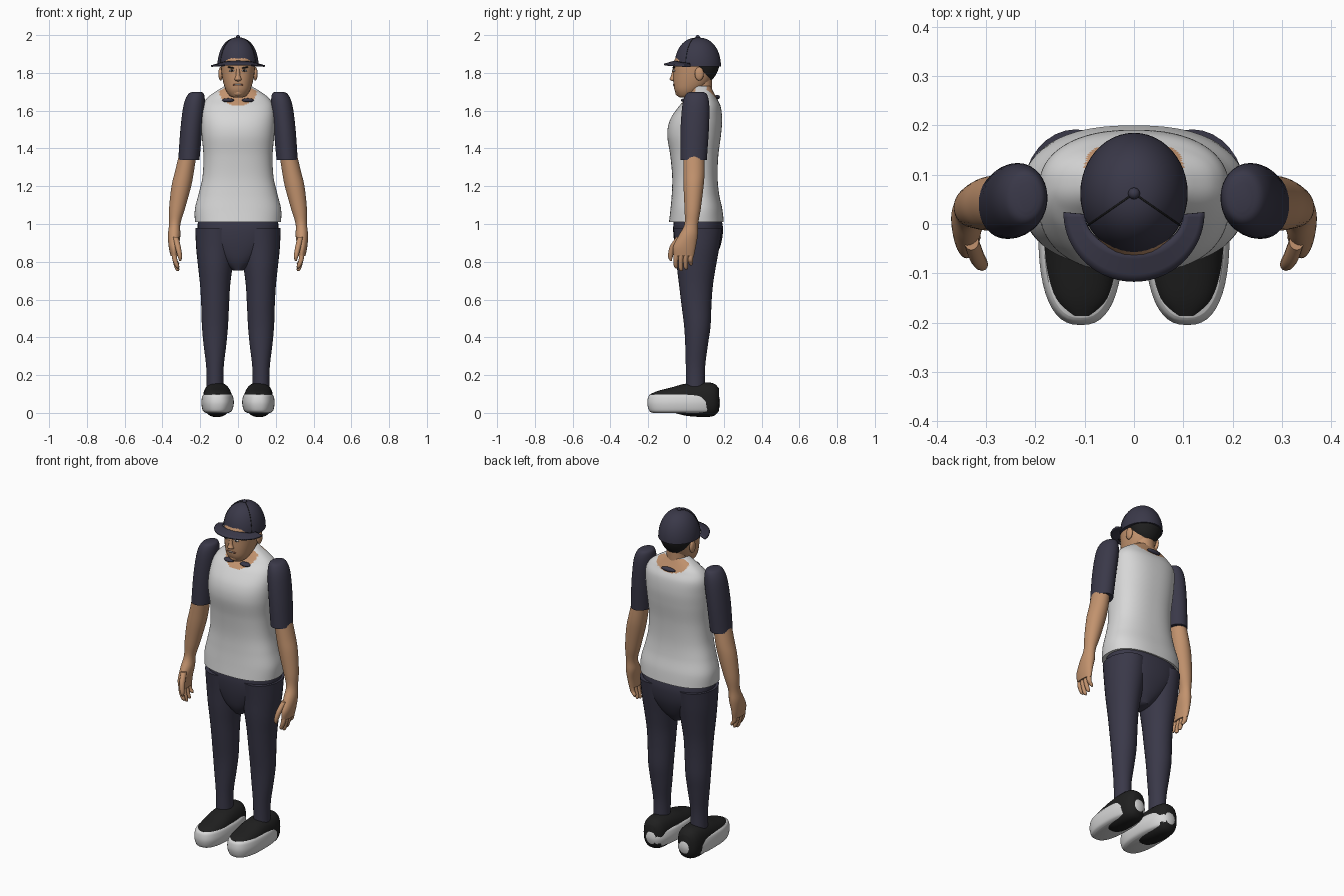
import bpy, bmesh, math
from mathutils import Vector

if "Cube" in bpy.data.objects:
    bpy.data.objects.remove(bpy.data.objects["Cube"])


def material(name, color):
    m = bpy.data.materials.new(name)
    m.use_nodes = True
    m.diffuse_color = (*color, 1)
    m.node_tree.nodes["Principled BSDF"].inputs["Base Color"].default_value = (*color, 1)
    return m


NAVY = material("navy cloth", (0.042, 0.04, 0.066))
WHITE = material("white cloth", (0.68, 0.68, 0.68))
SKIN = material("skin", (0.54, 0.29, 0.155))
BLACK = material("black canvas", (0.014, 0.014, 0.014))
LIP = material("lip brown", (0.28, 0.1, 0.06))


def finish(name, bm, *mats, rule=None, angle=50):
    """Turn a bmesh into a smooth-shaded object with its materials."""
    bmesh.ops.recalc_face_normals(bm, faces=bm.faces)
    if rule:
        for f in bm.faces:
            f.material_index = rule(f.calc_center_median())
    me = bpy.data.meshes.new(name)
    bm.to_mesh(me)
    bm.free()
    for m in mats:
        me.materials.append(m)
    ob = bpy.data.objects.new(name, me)
    bpy.context.collection.objects.link(ob)
    bpy.ops.object.select_all(action='DESELECT')
    ob.select_set(True)
    bpy.context.view_layer.objects.active = ob
    bpy.ops.object.shade_smooth_by_angle(angle=math.radians(angle))
    return ob


def smooth_rings(rings, steps):
    """Interpolate the sections with a Catmull-Rom spline."""
    pts = [rings[0]] + list(rings) + [rings[-1]]
    out = []
    for a, b, c, d in zip(pts, pts[1:], pts[2:], pts[3:]):
        for i in range(steps):
            t = i / steps
            out.append([q + t / 2 * (r - p + t * (2 * p - 5 * q + 4 * r - s + t * (3 * (q - r) + s - p)))
                        for p, q, r, s in zip(a, b, c, d)])
    return out + [rings[-1]]


def loft(name, rings, *mats, side=1, power=2, n=32, steps=5, along_y=False, rule=None):
    """Skin superelliptic sections given as x, y, z, half width, half depth."""
    bm = bmesh.new()
    loops = []
    for x, y, z, ra, rb in smooth_rings(rings, steps):
        loop = []
        for k in range(n):
            a = math.tau * k / n
            c, s = math.cos(a), math.sin(a)
            u = ra * math.copysign(abs(c) ** (2 / power), c)
            v = rb * math.copysign(abs(s) ** (2 / power), s)
            p = (x + u, y, z + v) if along_y else (x + u, y + v, z)
            loop.append(bm.verts.new((side * p[0], p[1], p[2])))
        loops.append(loop)
    for lo, hi in zip(loops, loops[1:]):
        for k in range(n):
            bm.faces.new((lo[k - 1], lo[k], hi[k], hi[k - 1]))
    bm.faces.new(loops[0])
    bm.faces.new(loops[-1])
    return finish(name, bm, *mats, rule=rule)


def ball(name, loc, size, mat, turn=0):
    bm = bmesh.new()
    bmesh.ops.create_uvsphere(bm, u_segments=16, v_segments=10, radius=1)
    bmesh.ops.scale(bm, vec=size, verts=bm.verts)
    ob = finish(name, bm, mat)
    ob.location = loc
    ob.rotation_euler.y = turn
    return ob


# Shirt body with a scooped neckline
def neckline(p):
    drop = 0.08 if p.y < 0.08 else 0.05
    scoop = (p.x / 0.1) ** 2 + ((p.z - 1.705) / drop) ** 2 < 1
    return int(scoop and abs(p.y - 0.08) > 0.03)


loft("shirt", [
    (0, .055, 1.01, .228, .145), (0, .055, 1.08, .228, .137), (0, .05, 1.16, .208, .125),
    (0, .047, 1.25, .188, .12), (0, .044, 1.36, .183, .127), (0, .043, 1.47, .192, .142),
    (0, .053, 1.55, .195, .138), (0, .072, 1.62, .19, .112), (0, .083, 1.665, .165, .08),
    (0, .085, 1.7, .12, .06), (0, .085, 1.73, .07, .045)],
    WHITE, SKIN, power=2.4, n=96, steps=8, rule=neckline)
loft("neck", [(0, .085, 1.6, .07, .055), (0, .083, 1.7, .058, .055), (0, .075, 1.82, .06, .065)], SKIN)

# Head and face
loft("head", [
    (0, -.012, 1.67, .025, .022), (0, .0, 1.68, .045, .045), (0, .014, 1.71, .065, .075),
    (0, .03, 1.75, .078, .097), (0, .04, 1.8, .087, .108), (0, .042, 1.85, .09, .11),
    (0, .05, 1.89, .085, .1)], SKIN, power=2.2)
loft("nose", [
    (0, -.06, 1.755, .01, .006), (0, -.068, 1.765, .019, .019), (0, -.066, 1.785, .012, .013),
    (0, -.062, 1.825, .009, .008)], SKIN, n=16)
ball("mouth", (0, -.06, 1.737), (.03, .009, .006), LIP)
ball("teeth", (0, -.065, 1.738), (.02, .005, .003), WHITE)
ball("chin", (0, -.035, 1.695), (.028, .022, .02), SKIN)
loft("hair", [
    (0, .105, 1.765, .045, .035), (0, .1, 1.79, .07, .058), (0, .09, 1.83, .09, .085),
    (0, .08, 1.86, .095, .095)], BLACK)
for s, tag in ((1, "left"), (-1, "right")):
    ball(tag + "_eye", (s * .034, -.063, 1.812), (.015, .006, .006), WHITE)
    ball(tag + "_pupil", (s * .033, -.067, 1.812), (.006, .004, .006), BLACK)
    ball(tag + "_brow", (s * .037, -.064, 1.828), (.02, .007, .004), BLACK, s * -.15)
    ball(tag + "_ear", (s * .092, .07, 1.795), (.012, .024, .036), SKIN)
    ball(tag + "_front_collar_mark", (s * .052, -.006, 1.655), (.032, .02, .011), NAVY)
ball("back_collar_mark", (0, .165, 1.672), (.045, .014, .012), NAVY)

# Cap crown, button, seams and brim
CY, RX, RY, BASE, RISE = .062, .109, .123, 1.835, .152


def crown(t, a, grow=1.0):
    """Point on the crown: t climbs from rim to top, a turns about it."""
    c = math.cos(t) ** .85 * grow
    return Vector((RX * c * math.cos(a), CY + RY * c * math.sin(a), BASE + RISE * math.sin(t) * grow))


loft("cap_crown", [
    (0, CY, BASE + RISE * math.sin(t), RX * math.cos(t) ** .85, RY * math.cos(t) ** .85)
    for t in [i * math.pi / 24 for i in range(12)] + [1.55]], NAVY, n=48, steps=2)
ball("cap_button", (0, CY, 1.988), (.012, .012, .012), NAVY)
for tag, a in (("left", -.55), ("right", math.pi + .55)):
    cu = bpy.data.curves.new(tag + "_cap_seam", 'CURVE')
    cu.dimensions = '3D'
    cu.bevel_depth = .0018
    sp = cu.splines.new('POLY')
    sp.points.add(16)
    for i, p in enumerate(sp.points):
        p.co = (*crown(i / 16 * 1.5, a), 1)
    cu.materials.append(BLACK)
    bpy.context.collection.objects.link(bpy.data.objects.new(tag + "_cap_seam", cu))

bm = bmesh.new()
rows = []
for i in range(41):
    a = math.pi * (1 + i / 40)
    fwd = math.sin(a) ** 2
    inner = Vector((.1 * math.cos(a), .02 + .075 * math.sin(a), 1.848 + .014 * fwd))
    outer = Vector((.142 * math.cos(a), .024 + .14 * math.sin(a), 1.836 + .008 * fwd))
    rows.append([bm.verts.new(inner.lerp(outer, j / 4)) for j in range(5)])
for p, q in zip(rows, rows[1:]):
    for j in range(4):
        bm.faces.new((p[j], p[j + 1], q[j + 1], q[j]))
brim = finish("cap_brim", bm, NAVY)
thick = brim.modifiers.new("thickness", 'SOLIDIFY')
thick.thickness = .009
thick.offset = 0

# Trouser seat
loft("trouser_seat", [
    (0, .062, 1.03, .21, .125), (0, .064, .97, .212, .132), (0, .062, .89, .18, .122),
    (0, .055, .81, .1, .095), (0, .05, .755, .03, .06)], NAVY, power=2.3, n=48)

# Limbs, built once per side
for s, tag in ((1, "left"), (-1, "right")):
    loft(tag + "_sleeve", [
        (.218, .055, 1.7, .018, .03), (.222, .055, 1.687, .042, .055), (.232, .052, 1.63, .056, .071),
        (.247, .046, 1.5, .058, .075), (.26, .04, 1.34, .056, .07)], NAVY, side=s)
    loft(tag + "_arm", [
        (.262, .04, 1.39, .045, .055), (.283, .042, 1.28, .05, .056), (.3, .04, 1.2, .052, .053),
        (.323, .035, 1.08, .042, .043), (.335, .028, 1.0, .03, .036), (.338, .012, .94, .033, .05),
        (.34, -.008, .88, .027, .06), (.337, -.012, .83, .02, .054)], SKIN, side=s)
    for i, name in enumerate(("index", "middle", "ring", "little")):
        y, tip = -.05 + i * .026, (.765, .75, .758, .78)[i]
        loft(f"{tag}_{name}_finger", [
            (.338, y, .85, .014, .014), (.334, y - .004, .81, .013, .013),
            (.322, y - .003, tip + .012, .011, .011), (.318, y, tip, .004, .004)], SKIN, side=s, n=12)
    loft(tag + "_thumb", [
        (.33, -.035, .93, .015, .018), (.318, -.068, .88, .015, .018),
        (.308, -.082, .83, .012, .013), (.306, -.08, .805, .005, .005)], SKIN, side=s, n=12)
    loft(tag + "_trouser_leg", [
        (.118, .062, .98, .108, .13), (.118, .06, .88, .104, .117), (.12, .055, .78, .092, .104),
        (.121, .053, .68, .08, .09), (.121, .055, .58, .074, .08), (.122, .06, .46, .069, .07),
        (.122, .056, .36, .06, .06), (.122, .05, .24, .046, .051), (.122, .05, .12, .045, .05)],
        NAVY, side=s)
    loft(tag + "_shoe_sole", [
        (.11, -.012, 0, .06, .165), (.109, -.012, .012, .077, .183), (.108, -.012, .05, .086, .193),
        (.108, -.012, .085, .082, .188), (.108, -.012, .098, .074, .178)],
        WHITE, side=s, power=2.5, n=48)
    loft(tag + "_shoe_upper", [
        (.106, -.187, .08, .025, .02), (.106, -.15, .07, .06, .046), (.107, -.08, .07, .075, .064),
        (.109, 0, .07, .076, .085), (.112, .1, .07, .072, .092), (.112, .15, .07, .06, .084),
        (.112, .174, .07, .035, .06)], BLACK, side=s, power=2.5, along_y=True)
